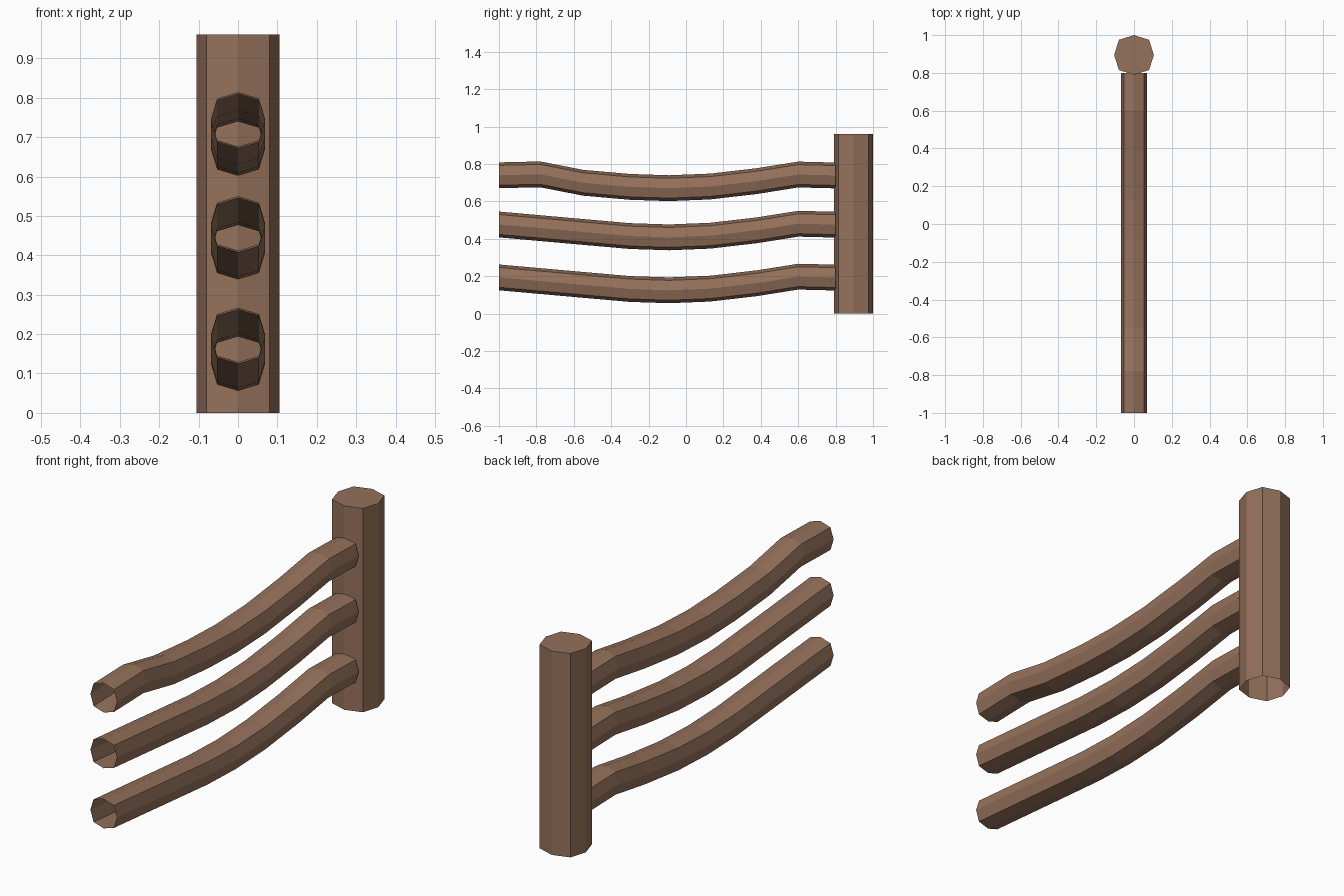
import bpy
import bmesh
from mathutils import Vector

cube = bpy.data.objects.get("Cube")
if cube:
    bpy.data.objects.remove(cube, do_unlink=True)

# Single brown wood colour
wood = bpy.data.materials.new("brown_wood")
wood.use_nodes = True
WOOD_COLOUR = (0.30, 0.165, 0.105, 1)
wood.diffuse_color = WOOD_COLOUR
wood.node_tree.nodes["Principled BSDF"].inputs["Base Color"].default_value = WOOD_COLOUR


def octagon(radius, corner):
    """Eight points with slightly full diagonal corners."""
    return [(0, radius), (corner, corner), (radius, 0), (corner, -corner),
            (0, -radius), (-corner, -corner), (-radius, 0), (-corner, corner)]


def loft(name, rings, cap_last=False):
    """Skin a tube through rings of points, optionally closing the last one."""
    bm = bmesh.new()
    loops = [[bm.verts.new(p) for p in ring] for ring in rings]
    for a, b in zip(loops, loops[1:]):
        for i in range(len(a)):
            j = (i + 1) % len(a)
            bm.faces.new((a[i], a[j], b[j], b[i]))
    if cap_last:
        bm.faces.new(loops[-1])
    bmesh.ops.recalc_face_normals(bm, faces=bm.faces)
    # Make the walls face away from the tube's own axis
    face = bm.faces[0]
    axis = sum((v.co for v in loops[0] + loops[1]), Vector()) / 16
    if face.normal.dot(face.calc_center_median() - axis) < 0:
        bmesh.ops.reverse_faces(bm, faces=bm.faces)
    mesh = bpy.data.meshes.new(name)
    bm.to_mesh(mesh)
    bm.free()
    mesh.materials.append(wood)
    obj = bpy.data.objects.new(name, mesh)
    bpy.context.collection.objects.link(obj)


# Post: closed on top, open underneath
POST_Y, POST_HEIGHT = 0.895, 0.96
loft("post", [[(x, POST_Y + y, z) for x, y in octagon(0.105, 0.08)]
              for z in (0, POST_HEIGHT)], cap_last=True)

# Rails: sagging open tubes; heights are relative to the lowest point
SAG = [(-0.55, 0.029), (-0.30, 0.007), (-0.09, 0), (0.13, 0.009),
       (0.38, 0.038), (0.60, 0.073), (0.80, 0.068)]
STRAIGHT_FRONT = [(-1, 0.069)]
BENT_FRONT = [(-1, 0.069), (-0.78, 0.074)]

for name, low, front in (("lower_rail", 0.125, STRAIGHT_FRONT),
                         ("middle_rail", 0.408, STRAIGHT_FRONT),
                         ("upper_rail", 0.671, BENT_FRONT)):
    loft(name, [[(x, y, low + rise + z) for x, z in octagon(0.069, 0.053)]
                for y, rise in front + SAG])
